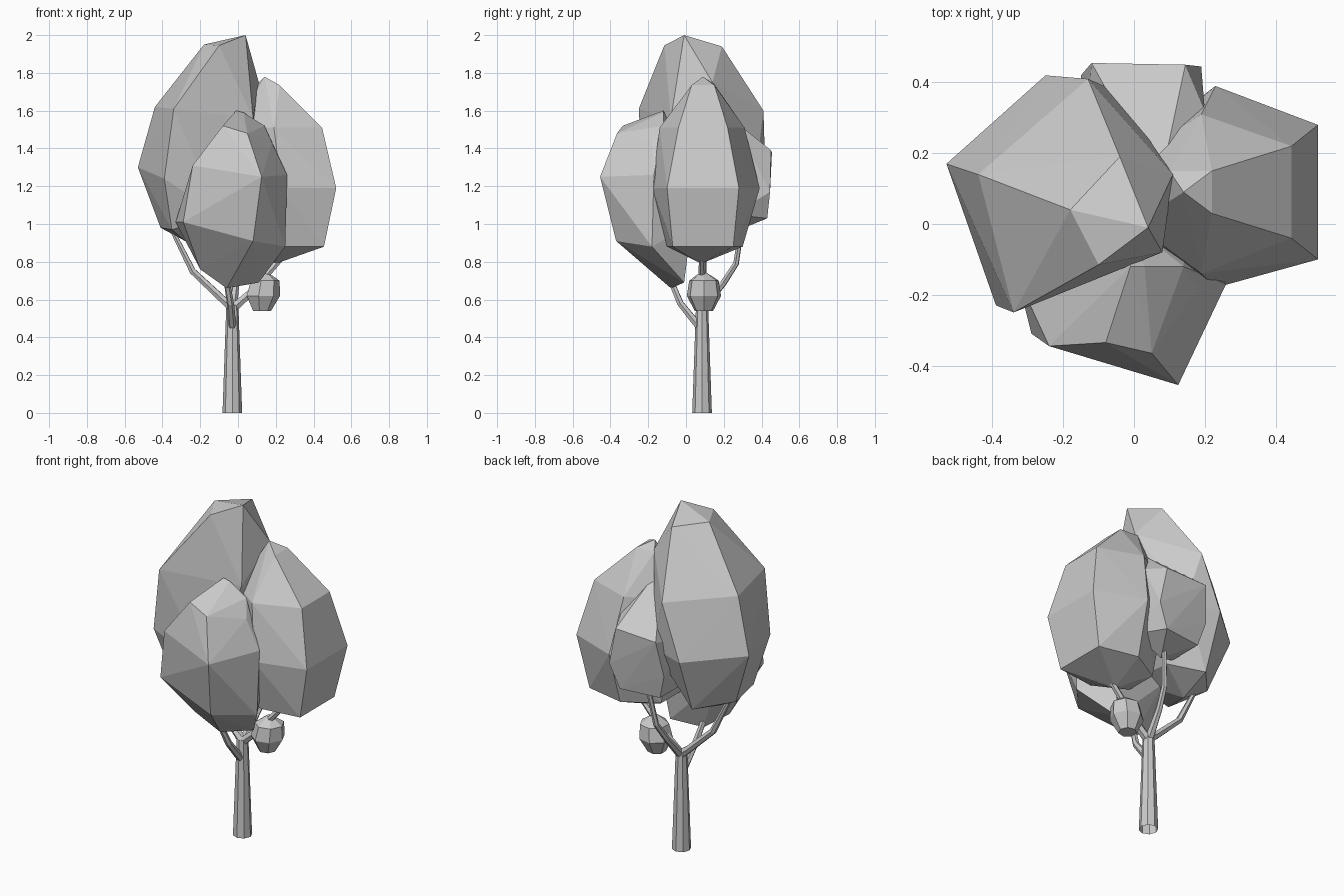
import bpy, bmesh, math


def clump(name, pts):
    """Faceted leaf mass: hull around a few corner points."""
    bm = bmesh.new()
    for p in pts:
        bm.verts.new(p)
    r = bmesh.ops.convex_hull(bm, input=bm.verts[:])
    extra = {v for v in r["geom_interior"] + r["geom_unused"] if isinstance(v, bmesh.types.BMVert)}
    bmesh.ops.delete(bm, geom=list(extra), context='VERTS')
    bmesh.ops.recalc_face_normals(bm, faces=bm.faces[:])
    me = bpy.data.meshes.new(name)
    bm.to_mesh(me)
    bm.free()
    ob = bpy.data.objects.new(name, me)
    bpy.context.collection.objects.link(ob)
    return ob


def limb(name, path, res=1):
    """Tapered tube along (x, y, z, radius) points."""
    cu = bpy.data.curves.new(name, 'CURVE')
    cu.dimensions = '3D'
    cu.bevel_depth = 1.0
    cu.bevel_resolution = res
    sp = cu.splines.new('POLY')
    sp.use_smooth = False
    sp.points.add(len(path) - 1)
    for p, (x, y, z, r) in zip(sp.points, path):
        p.co = (x, y, z, 1)
        p.radius = r
    ob = bpy.data.objects.new(name, cu)
    bpy.context.collection.objects.link(ob)
    return ob


# Trunk and branches
limb("trunk", [(-0.03, 0.085, 0, 0.052), (-0.03, 0.085, 0.57, 0.032)], 2)
limb("left_branch", [(-0.03, 0.085, 0.56, 0.028), (-0.08, 0.09, 0.60, 0.022),
                     (-0.24, 0.09, 0.75, 0.019), (-0.34, 0.09, 0.95, 0.014), (-0.34, 0.09, 1.02, 0.013)])
limb("front_branch", [(-0.03, 0.075, 0.45, 0.022), (-0.04, -0.03, 0.58, 0.019), (-0.06, -0.08, 0.70, 0.016)])
limb("back_branch", [(-0.03, 0.085, 0.55, 0.025), (-0.01, 0.20, 0.69, 0.018),
                     (0.01, 0.265, 0.79, 0.016), (0.04, 0.30, 1.02, 0.013)])
limb("right_branch", [(-0.03, 0.085, 0.55, 0.026), (0.06, 0.085, 0.63, 0.022), (0.24, 0.085, 0.83, 0.016)])
limb("twig", [(0.05, 0.085, 0.63, 0.015), (0.13, 0.09, 0.64, 0.012)])

# Tall crown on the left
clump("tall_foliage", [
    (0.04, -0.01, 2.0), (-0.18, 0.04, 1.95), (-0.10, -0.115, 1.945), (-0.04, 0.19, 1.94),
    (-0.44, 0.14, 1.62), (-0.34, -0.25, 1.61), (-0.13, 0.41, 1.60), (0.11, 0.14, 1.75), (0.08, -0.08, 1.56),
    (-0.53, 0.17, 1.30), (-0.39, -0.23, 1.24), (-0.25, 0.42, 1.28), (-0.05, 0.375, 1.30), (0.08, 0.1, 1.3),
    (-0.41, 0.12, 0.98), (-0.35, -0.13, 0.97), (-0.25, 0.30, 0.96), (-0.28, 0.08, 0.91), (-0.08, 0.18, 1.0),
    (-0.1, -0.15, 1.05)])

# Right crown
side = []
for z, xo, yo, xm, ya, yb, xi in ((1.51, 0.445, 0.13, 0.19, -0.14, 0.31, 0.0),
                                  (1.19, 0.52, 0.19, 0.23, -0.18, 0.39, -0.03),
                                  (0.88, 0.455, 0.16, 0.22, -0.10, 0.30, 0.03)):
    side += [(xo, 0.09 - yo, z), (xo, 0.09 + yo, z), (xm, ya, z), (xm, yb, z),
             (xi, 0.0, z), (xi, 0.19, z)]
clump("right_foliage", side + [(0.14, 0.09, 1.78), (0.22, 0.15, 1.735), (0.22, 0.03, 1.735),
                               (0.20, 0.08, 0.79), (0.1, 0.15, 1.74)])

# Front crown
clump("front_foliage", [
    (-0.01, -0.12, 1.60), (0.03, -0.12, 1.59), (-0.08, -0.335, 1.52), (0.05, -0.365, 1.48),
    (0.14, -0.12, 1.52), (0.18, -0.18, 1.43), (-0.24, -0.345, 1.31), (0.125, -0.455, 1.25),
    (0.26, -0.17, 1.26), (-0.29, -0.31, 1.01), (-0.33, -0.15, 1.01), (0.08, -0.37, 0.91),
    (0.25, -0.18, 0.88), (-0.20, -0.12, 0.76), (-0.06, -0.08, 0.66), (0.11, -0.01, 0.69),
    (-0.2, 0.0, 1.0), (0.15, 0.03, 1.0), (-0.05, 0.03, 1.35)])

# Back crown
clump("back_foliage", [
    (0.05, 0.15, 1.63), (0.09, 0.19, 1.60), (-0.12, 0.455, 1.38), (0.145, 0.45, 1.39),
    (0.19, 0.445, 1.17), (-0.15, 0.42, 1.17), (0.13, 0.43, 1.03), (-0.11, 0.40, 1.03),
    (0.20, 0.32, 1.42), (0.2, 0.25, 1.05), (-0.14, 0.2, 1.3), (0.03, 0.26, 0.96), (-0.1, 0.2, 1.02)])

# Small low tuft
tuft = [(0.14, 0.09, 0.755)]
for z, r, cx in ((0.54, 0.05, 0.125), (0.62, 0.093, 0.13), (0.70, 0.08, 0.14)):
    tuft += [(cx + r * math.cos(k * math.pi / 3.5), 0.095 + r * math.sin(k * math.pi / 3.5), z) for k in range(7)]
clump("small_foliage", tuft)
